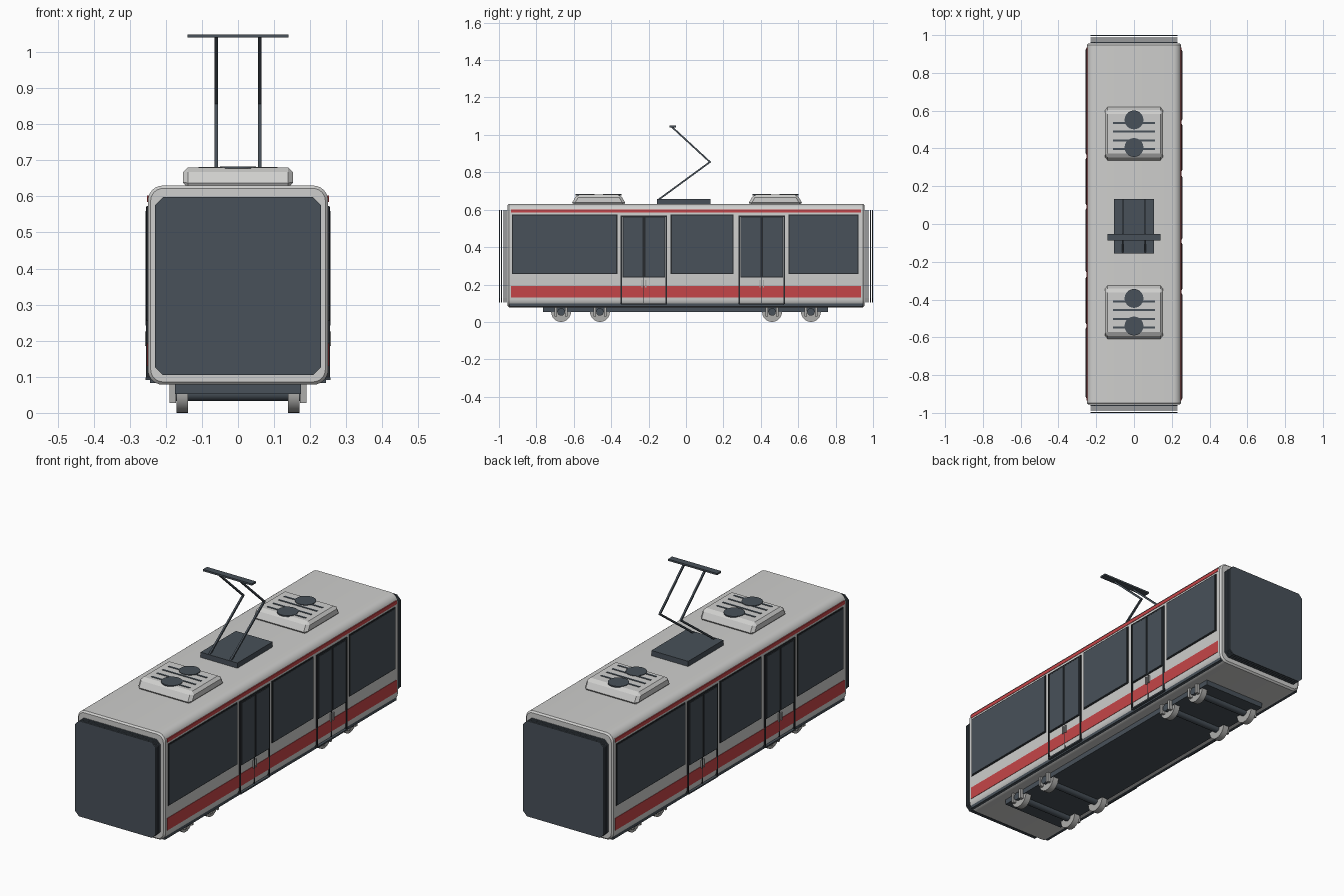
import bpy, bmesh, math
from mathutils import Matrix, Vector

old = bpy.data.objects.get("Cube")
if old:
    bpy.data.objects.remove(old, do_unlink=True)


def material(name, rgb):
    m = bpy.data.materials.new(name)
    m.use_nodes = True
    m.diffuse_color = (*rgb, 1)
    m.node_tree.nodes["Principled BSDF"].inputs["Base Color"].default_value = (*rgb, 1)
    return m


PAINT = material("light grey paint", (0.62, 0.62, 0.61))
RED = material("red stripe paint", (0.56, 0.06, 0.065))
SLATE = material("dark slate", (0.065, 0.082, 0.1))
TRIM = material("black trim", (0.02, 0.024, 0.028))
METAL = material("wheel metal", (0.42, 0.42, 0.41))


def finish(name, bm, mat, smooth=False, bevel=0):
    bmesh.ops.recalc_face_normals(bm, faces=bm.faces)
    mesh = bpy.data.meshes.new(name)
    bm.to_mesh(mesh)
    bm.free()
    mesh.materials.append(mat)
    ob = bpy.data.objects.new(name, mesh)
    bpy.context.collection.objects.link(ob)
    if bevel:
        mod = ob.modifiers.new("Bevel", "BEVEL")
        mod.width = bevel
        mod.segments = 1
    if smooth:
        bpy.ops.object.select_all(action="DESELECT")
        ob.select_set(True)
        bpy.context.view_layer.objects.active = ob
        bpy.ops.object.shade_smooth_by_angle(angle=math.radians(35))
    return ob


def add_box(bm, x, y, z):
    """Box from three (low, high) ranges."""
    mid = [(a + b) / 2 for a, b in (x, y, z)]
    size = [abs(b - a) for a, b in (x, y, z)]
    mat = Matrix.Translation(mid) @ Matrix.Diagonal((*size, 1))
    bmesh.ops.create_cube(bm, size=1, matrix=mat)


def boxes(name, mat, ranges, bevel=0):
    bm = bmesh.new()
    for r in ranges:
        add_box(bm, *r)
    return finish(name, bm, mat, bevel=bevel)


def both_sides(name, mat, ranges):
    """Boxes on the +x side, repeated by a half turn about z."""
    turned = [[(-x[1], -x[0]), (-y[1], -y[0]), z] for x, y, z in ranges]
    return boxes(name, mat, list(ranges) + turned)


def cylinders(name, mat, spots, radius, depth, axis, sides=24):
    bm = bmesh.new()
    rot = Matrix.Rotation(math.pi / 2, 4, "Y") if axis == "X" else Matrix()
    for p in spots:
        bmesh.ops.create_cone(bm, cap_ends=True, segments=sides, radius1=radius,
                              radius2=radius, depth=depth,
                              matrix=Matrix.Translation(p) @ rot)
    return finish(name, bm, mat, smooth=True)


def add_prism(bm, hx, z0, z1, r, seg, y0, y1, lip=0):
    """Rounded rectangle swept along y, with optional chamfered ends."""
    rings = [(y0, lip), (y0 + lip, 0), (y1 - lip, 0), (y1, lip)] if lip else [(y0, 0), (y1, 0)]
    loops = []
    for y, inset in rings:
        loop = []
        centres = [(hx - r, z1 - r), (r - hx, z1 - r), (r - hx, z0 + r), (hx - r, z0 + r)]
        for q, (cx, cz) in enumerate(centres):
            for i in range(seg + 1):
                a = math.pi / 2 * (q + i / seg)
                rr = r - inset
                loop.append(bm.verts.new((cx + rr * math.cos(a), y, cz + rr * math.sin(a))))
        loops.append(loop)
    for a, b in zip(loops, loops[1:]):
        for i in range(len(a)):
            j = (i + 1) % len(a)
            bm.faces.new((a[i], a[j], b[j], b[i]))
    bm.faces.new(loops[0])
    bm.faces.new(loops[-1])


# Body shell
bm = bmesh.new()
add_prism(bm, 0.25, 0.078, 0.63, 0.042, 6, -0.955, 0.955, lip=0.008)
finish("body_shell", bm, PAINT, smooth=True)

# Bellows plates at both ends
bm = bmesh.new()
for s in (-1, 1):
    for i in range(4):
        y = s * (0.997 - i * 0.0115)
        add_prism(bm, 0.23, 0.105, 0.598, 0.022, 1, y - 0.003, y + 0.003)
finish("end_bellows", bm, SLATE)

# Painted stripes and lower sill
SKIN = 0.24
both_sides("side_stripes", RED, [
    [(SKIN, 0.252), (-0.935, 0.935), (0.13, 0.193)],
    [(SKIN, 0.252), (-0.935, 0.935), (0.584, 0.602)]])
both_sides("sill_strips", SLATE, [[(0.22, 0.244), (-0.945, 0.945), (0.083, 0.1)]])

# Side windows with dark surrounds
windows = [(-0.93, -0.367), (-0.082, 0.255), (0.548, 0.922)]
both_sides("window_frames", TRIM,
           [[(SKIN, 0.2535), (a, b), (0.255, 0.574)] for a, b in windows])
both_sides("window_glass", SLATE,
           [[(SKIN, 0.2555), (a + 0.006, b - 0.006), (0.261, 0.568)] for a, b in windows])

# Double doors
frames, glass, posts, handles, sills = [], [], [], [], []
for a, b in [(-0.345, -0.105), (0.285, 0.525)]:
    mid = (a + b) / 2
    for y in (a, b):
        frames.append([(SKIN, 0.2545), (y - 0.004, y + 0.004), (0.095, 0.57)])
    frames.append([(SKIN, 0.2545), (a, b), (0.562, 0.57)])
    frames.append([(SKIN, 0.2525), (mid - 0.0015, mid + 0.0015), (0.1, 0.24)])
    posts.append([(SKIN, 0.254), (a + 0.006, b - 0.006), (0.237, 0.563)])
    for lo, hi in ((a + 0.01, mid - 0.008), (mid + 0.008, b - 0.01)):
        glass.append([(SKIN, 0.2565), (lo, hi), (0.242, 0.559)])
    for s in (-1, 1):
        y = mid + s * 0.01
        handles.append([(SKIN, 0.258), (y - 0.003, y + 0.003), (0.185, 0.225)])
    sills.append([(0.235, 0.257), (a, b), (0.091, 0.098)])
both_sides("door_frames", TRIM, frames)
both_sides("door_seals", TRIM, posts)
both_sides("door_glass", SLATE, glass)
both_sides("door_handles", METAL, handles)
both_sides("door_sills", SLATE, sills)

# Roof cooling units, tapered towards the top along the length
for label, cy in (("front", -0.467), ("rear", 0.478)):
    bm = bmesh.new()
    add_box(bm, (-0.153, 0.153), (cy - 0.148, cy + 0.148), (0.625, 0.68))
    for v in bm.verts:
        if v.co.z > 0.65:
            v.co.y = cy + (v.co.y - cy) * 0.8
    finish(label + "_roof_unit", bm, PAINT, bevel=0.014)
    cylinders(label + "_roof_fans", SLATE,
              [(0, cy + d, 0.68) for d in (-0.073, 0.073)], 0.05, 0.006, "Z")
    boxes(label + "_roof_slats", SLATE,
          [[(-0.11, 0.11), (y - 0.005, y + 0.005), (0.676, 0.682)]
           for y in (cy - 0.012 + k * 0.046 for k in (-1.5, -0.5, 0.5, 1.5))])

# Current collector: base, folded arms and contact bar
boxes("collector_base", SLATE, [[(-0.105, 0.105), (-0.155, 0.132), (0.625, 0.657)]])
bm = bmesh.new()
path = [Vector((0, -0.145, 0.655)), Vector((0, 0.128, 0.855)), Vector((0, -0.075, 1.042))]
for x in (-0.06, 0.06):
    for p, q in zip(path, path[1:]):
        d = q - p
        mat = (Matrix.Translation((p + q) / 2 + Vector((x, 0, 0)))
               @ d.to_track_quat("Z", "Y").to_matrix().to_4x4()
               @ Matrix.Diagonal((0.009, 0.009, d.length + 0.006, 1)))
        bmesh.ops.create_cube(bm, size=1, matrix=mat)
finish("collector_arms", bm, SLATE)
boxes("contact_bar", SLATE, [[(-0.14, 0.14), (-0.087, -0.053), (1.04, 1.049)]])

# Underframe, wheels, axles and axle brackets
boxes("underframe", SLATE, [[(-0.175, 0.175), (-0.765, 0.76), (0.052, 0.082)]])
axles = [-0.668, -0.46, 0.46, 0.668]
cylinders("wheels", METAL, [(s * 0.155, y, 0.053) for y in axles for s in (-1, 1)],
          0.053, 0.032, "X", 28)
cylinders("axles", SLATE, [(0, y, 0.053) for y in axles], 0.02, 0.37, "X", 16)
boxes("axle_brackets", METAL,
      [[(s * 0.172, s * 0.19), (y + t * 0.028 - 0.007, y + t * 0.028 + 0.007), (0.028, 0.08)]
       for y in axles for s in (-1, 1) for t in (-1, 1)])
